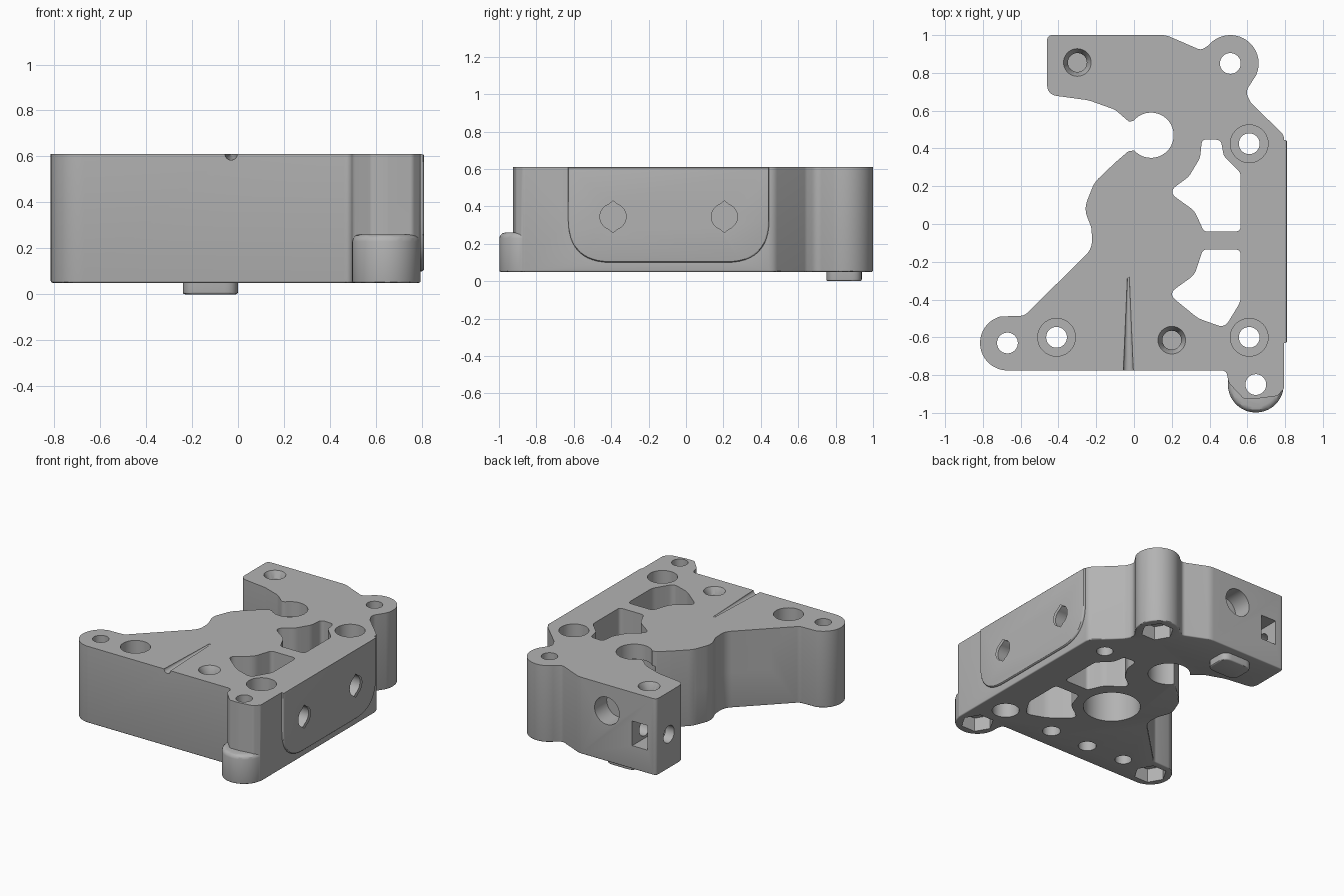
import bpy, bmesh, math
from mathutils import Vector, Matrix

old = bpy.data.objects.get("Cube")
if old:
    bpy.data.objects.remove(old)

grey = bpy.data.materials.new("matte grey")
grey.use_nodes = True
COLOUR = (0.45, 0.45, 0.45, 1)
grey.diffuse_color = COLOUR
grey.node_tree.nodes["Principled BSDF"].inputs["Base Color"].default_value = COLOUR

TOP, BOTTOM = 0.61, 0.05


def arc(cx, cy, r, start, end, steps=28):
    """Points along a circular arc, angles in degrees."""
    angles = [math.radians(start + (end - start) * i / steps) for i in range(steps + 1)]
    return [(cx + r * math.cos(a), cy + r * math.sin(a)) for a in angles]


def rounded(points, steps=6):
    """Polygon whose (x, y, radius) corners are replaced by fillets."""
    out = []
    for i, p in enumerate(points):
        here = Vector(p[:2])
        if len(p) < 3:
            out.append(here)
            continue
        a = Vector(points[i - 1][:2]) - here
        b = Vector(points[(i + 1) % len(points)][:2]) - here
        half = a.angle(b) / 2
        cut = min(p[2] / math.tan(half), a.length * 0.45, b.length * 0.45)
        start, end = here + a.normalized() * cut, here + b.normalized() * cut
        for k in range(steps + 1):
            t = k / steps
            out.append(start * (1 - t) ** 2 + here * 2 * t * (1 - t) + end * t * t)
    return out


def finish(name, bm):
    bmesh.ops.recalc_face_normals(bm, faces=bm.faces)
    mesh = bpy.data.meshes.new(name)
    bm.to_mesh(mesh)
    bm.free()
    mesh.materials.append(grey)
    obj = bpy.data.objects.new(name, mesh)
    bpy.context.collection.objects.link(obj)
    return obj


def prism(name, points, low, high, axis="Z", bevel_low=0, bevel_high=0):
    """Extrude a flat outline between two heights, or along x or y."""
    bm = bmesh.new()
    face = bm.faces.new([bm.verts.new((p[0], p[1], low)) for p in points])
    extruded = bmesh.ops.extrude_face_region(bm, geom=[face])["geom"]
    top = [v for v in extruded if isinstance(v, bmesh.types.BMVert)]
    bmesh.ops.translate(bm, verts=top, vec=(0, 0, high - low))
    bmesh.ops.recalc_face_normals(bm, faces=bm.faces)
    for level, size in ((low, bevel_low), (high, bevel_high)):
        if size:
            ring = [e for e in bm.edges if all(abs(v.co.z - level) < 1e-5 for v in e.verts)]
            bmesh.ops.bevel(bm, geom=ring, offset=size, segments=3, profile=0.5, affect="EDGES")
    if axis == "X":  # outline is (y, z)
        bm.transform(Matrix(((0, 0, 1, 0), (1, 0, 0, 0), (0, 1, 0, 0), (0, 0, 0, 1))))
    if axis == "Y":  # outline is (x, z)
        bm.transform(Matrix(((1, 0, 0, 0), (0, 0, 1, 0), (0, 1, 0, 0), (0, 0, 0, 1))))
    return finish(name, bm)


def disc(name, x, y, r, low, high, axis="Z", sides=40, **bevels):
    return prism(name, arc(x, y, r, 0, 360 - 360 / sides, sides - 1), low, high, axis, **bevels)


def cone(name, x, y, r_low, r_high, low, high):
    bm = bmesh.new()
    bmesh.ops.create_cone(bm, cap_ends=True, segments=40, radius1=r_low, radius2=r_high,
                          depth=high - low, matrix=Matrix.Translation((x, y, (low + high) / 2)))
    return finish(name, bm)


def combine(target, tool, operation="DIFFERENCE"):
    """Apply a boolean and delete its tool."""
    tool.hide_render = True
    mod = target.modifiers.new("boolean", "BOOLEAN")
    mod.operation, mod.object, mod.solver = operation, tool, "EXACT"
    bpy.context.view_layer.update()
    graph = bpy.context.evaluated_depsgraph_get()
    mesh = bpy.data.meshes.new_from_object(target.evaluated_get(graph))
    target.modifiers.clear()
    target.data = mesh
    bpy.data.objects.remove(tool)


# main body outline, clockwise from the back corner
outline = [(-0.46, 1, 0.03), (0.17, 1, 0.12), (0.355, 0.92, 0.05)]
outline += arc(0.51, 0.85, 0.15, 140, -25)
outline += [(0.59, 0.7, 0.07), (0.62, 0.64, 0.06), (0.795, 0.47, 0.06), (0.795, -0.87, 0.03),
            (0.76, -0.91, 0.03), (0.65, -0.925, 0.1), (0.58, -0.925, 0.03), (0.5, -0.84, 0.06),
            (0.49, -0.775, 0.06)]
outline += arc(-0.67, -0.63, 0.145, -90, -255)
outline += [(-0.58, -0.485, 0.05), (-0.22, -0.13, 0.12), (-0.225, -0.02, 0.1), (-0.265, 0.08, 0.15),
            (-0.21, 0.22, 0.15), (-0.1, 0.325, 0.1), (-0.03, 0.385, 0.02)]
outline += arc(0.09, 0.47, 0.12, 222, 500)
outline += [(-0.025, 0.54, 0.02), (-0.1, 0.605, 0.1), (-0.24, 0.655, 0.2), (-0.46, 0.685, 0.06)]
body = prism("body", rounded(outline), BOTTOM, TOP, bevel_low=0.008)

# wide foot of the front corner post, side ear and raised side pad
combine(body, disc("post_base", 0.645, -0.85, 0.148, BOTTOM, 0.26, bevel_low=0.008, bevel_high=0.03),
        "UNION")
ear = [(-0.1, 0.27), (-0.48, 0.06, 0.09), (-0.56, -0.04, 0.09), (-0.44, -0.36, 0.02), (-0.1, -0.2)]
combine(body, prism("ear", rounded(ear), 0.31, 0.485, bevel_low=0.015), "UNION")
pad = [(-0.63, TOP), (-0.63, 0.1, 0.32), (0.445, 0.1, 0.32), (0.445, TOP)]
combine(body, prism("side_pad", rounded(pad, 12), 0.7, 0.81, "X", bevel_high=0.01), "UNION")

# two windows beside the central bore
upper_window = [(0.36, 0.45, 0.03), (0.46, 0.445, 0.03), (0.475, 0.36, 0.06), (0.565, 0.27, 0.05),
                (0.565, -0.04, 0.03), (0.37, -0.04, 0.03), (0.32, 0.07, 0.1), (0.18, 0.17, 0.04),
                (0.29, 0.25, 0.1), (0.35, 0.35, 0.1)]
lower_window = [(0.365, -0.135, 0.03), (0.565, -0.135, 0.03), (0.565, -0.41, 0.1),
                (0.48, -0.55, 0.05), (0.34, -0.5, 0.15), (0.18, -0.37, 0.04), (0.32, -0.27, 0.1)]
for window in (upper_window, lower_window):
    combine(body, prism("window_cutter", rounded(window), -0.1, 1))

# bearing seats under the top
combine(body, disc("central_bore", 0.1, -0.11, 0.19, -0.1, 0.4, sides=56))
combine(body, disc("central_recess", 0.1, -0.11, 0.13, 0.3, 0.45))
combine(body, disc("open_seat", 0.09, 0.47, 0.14, -0.1, 0.5))

# counterbored bolt holes
for x, y, lower_radius in ((0.61, 0.425, 0.055), (0.61, -0.6, 0.09), (-0.41, -0.6, 0.055)):
    combine(body, disc("bolt_hole", x, y, 0.055, -0.1, 1))
    combine(body, disc("counterbore", x, y, 0.1, 0.4, 1))
    if lower_radius > 0.06:
        combine(body, disc("lower_bore", x, y, lower_radius, -0.1, 0.25))

# lug holes with hexagonal nut pockets below, and the ear hole
for x, y in ((0.51, 0.85), (-0.67, -0.63), (0.645, -0.85)):
    combine(body, disc("lug_hole", x, y, 0.055, -0.1, 1))
    combine(body, disc("nut_pocket", x, y, 0.11, -0.1, 0.15, sides=6))
combine(body, disc("ear_hole", -0.395, -0.05, 0.053, -0.1, 1))

# blind holes with a countersunk rim
for x, y in ((-0.3, 0.855), (0.2, -0.615)):
    combine(body, disc("blind_hole", x, y, 0.05, 0.42, 1))
    combine(body, cone("countersink", x, y, 0.05, 0.074, TOP - 0.05, TOP + 0.002))
for x in (0.2, -0.11):
    combine(body, disc("lower_blind_hole", x, -0.615, 0.06, -0.1, 0.25))

# tapered groove on the top
groove = disc("groove", -0.03, TOP, 0.036, -1, -0.28, "Y")
for v in groove.data.vertices:
    if v.co.y > -0.5:
        v.co.x = -0.03 + (v.co.x + 0.03) * 0.15
        v.co.z = TOP + (v.co.z - TOP) * 0.1
combine(body, groove)

# side holes with a small peak above and below
for y in (-0.39, 0.205):
    right = arc(y, 0.345, 0.07, -70, 70, 14)
    left = arc(y, 0.345, 0.07, 110, 250, 14)
    peaked = right + [(y, 0.43)] + left + [(y, 0.26)]
    combine(body, prism("side_hole", peaked, 0.64, 1, "X"))

# holes in the back block
combine(body, disc("back_hole", -0.06, 0.42, 0.1, 0.86, 1.2, "Y"))
trap = [(-0.39, 0.22), (-0.265, 0.22), (-0.265, 0.4), (-0.39, 0.4)]
combine(body, prism("nut_trap", trap, 0.78, 1.2, "Y"))
combine(body, disc("left_hole", 0.855, 0.3, 0.062, -0.7, -0.12, "X"))

# small locating foot
foot = [(-0.24, 0.75, 0.06), (0, 0.75, 0.06), (0, 0.94, 0.06), (-0.24, 0.94, 0.06)]
locating_foot = prism("locating_foot", rounded(foot), 0, 0.08, bevel_low=0.01)

# smooth curved walls, keep hard edges
for obj in (body, locating_foot):
    bpy.ops.object.select_all(action="DESELECT")
    obj.select_set(True)
    bpy.context.view_layer.objects.active = obj
    bpy.ops.object.shade_smooth_by_angle(angle=math.radians(30))
